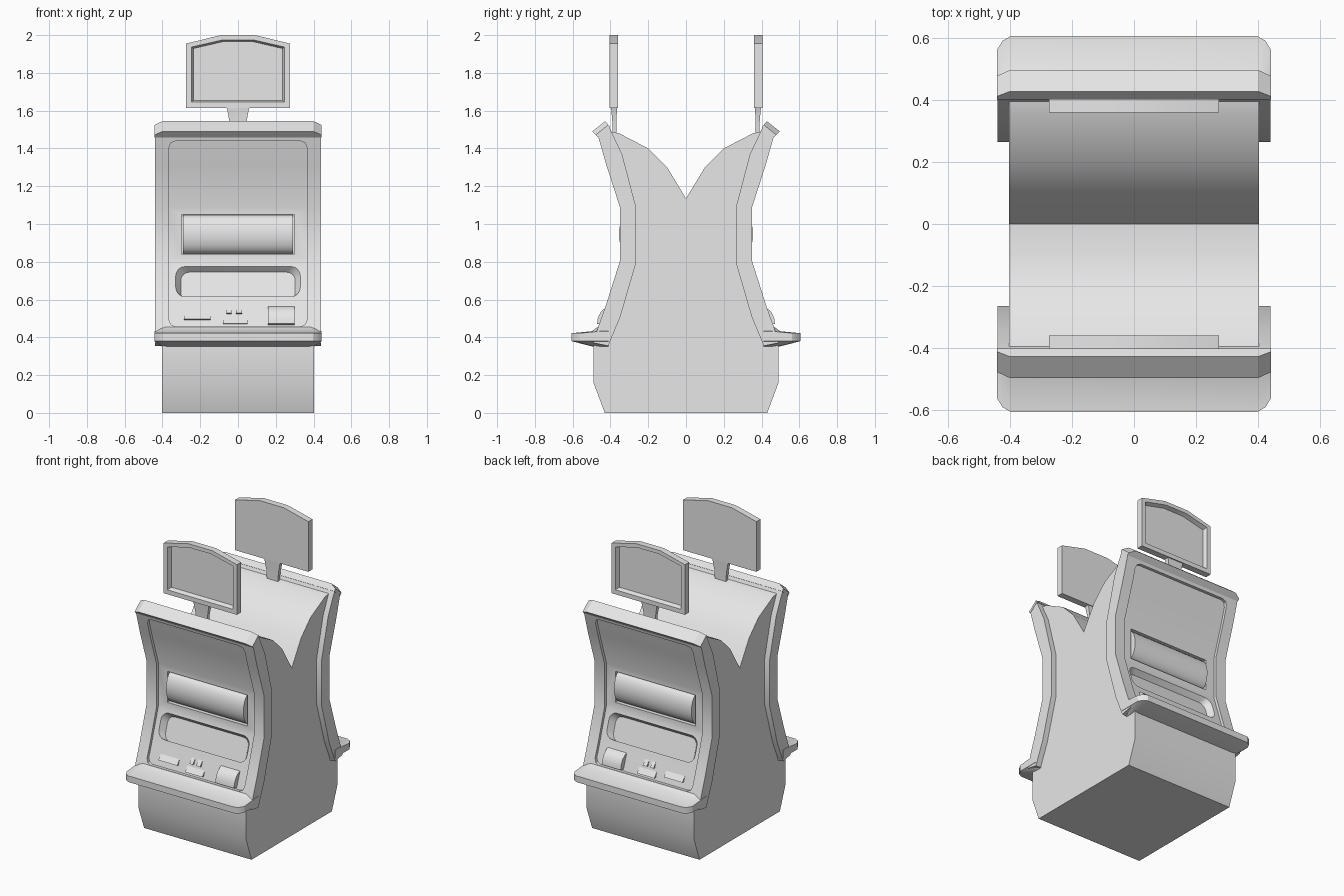
import bpy, bmesh, math

if "Cube" in bpy.data.objects:
    bpy.data.objects.remove(bpy.data.objects["Cube"], do_unlink=True)

grey = bpy.data.materials.new("plain_grey")
grey.use_nodes = True
grey.diffuse_color = (0.8, 0.8, 0.8, 1)
grey.node_tree.nodes["Principled BSDF"].inputs["Base Color"].default_value = (0.8, 0.8, 0.8, 1)

parts, cutters = [], []


def loft(name, loops, mirror=True, cutter=False):
    """Skin equal-length point loops, cap both ends."""
    bm = bmesh.new()
    rings = [[bm.verts.new(p) for p in loop] for loop in loops]
    n = len(rings[0])
    for a, b in zip(rings, rings[1:]):
        for i in range(n):
            j = (i + 1) % n
            bm.faces.new((a[i], a[j], b[j], b[i]))
    bm.faces.new(rings[0])
    bm.faces.new(rings[-1])
    bmesh.ops.recalc_face_normals(bm, faces=bm.faces)
    mesh = bpy.data.meshes.new(name)
    bm.to_mesh(mesh)
    bm.free()
    mesh.materials.append(grey)
    ob = bpy.data.objects.new(name, mesh)
    bpy.context.scene.collection.objects.link(ob)
    ob["mirror"] = mirror
    if cutter:
        ob.hide_render = True
        cutters.append(ob)
    else:
        parts.append(ob)
    return ob


def prism_x(name, profile, x0, x1, **kw):
    """Extrude a (y, z) profile along x."""
    return loft(name, [[(x, y, z) for y, z in profile] for x in (x0, x1)], **kw)


def cut(ob, tool):
    mod = ob.modifiers.new("cut", "BOOLEAN")
    mod.operation = "DIFFERENCE"
    mod.solver = "EXACT"
    mod.object = tool


# Front face line and the rear line of the side frames, as (y, z)
outer = [(-.49, .37), (-.465, .456), (-.423, .573), (-.349, .806),
         (-.349, 1.087), (-.423, 1.316), (-.465, 1.464)]
inner = [(-.405, 1.51), (-.338, 1.369), (-.264, 1.087), (-.264, .796),
         (-.349, .504), (-.412, .355)]


def face_y(z, depth=0):
    """y of the front face at height z, pushed inward by depth."""
    for (y0, z0), (y1, z1) in zip(outer, outer[1:]):
        if z <= z1:
            break
    return y0 + (y1 - y0) * (z - z0) / (z1 - z0) + depth


def rounded(w, z0, z1, r, steps):
    """Rounded rectangle as (x, z) points."""
    pts = []
    for k, (sx, zc) in enumerate([(1, z1 - r), (-1, z1 - r), (-1, z0 + r), (1, z0 + r)]):
        for s in range(steps + 1):
            a = math.pi / 2 * (k + s / steps)
            pts.append((sx * (w - r) + r * math.cos(a), zc + r * math.sin(a)))
    return pts


# Body with the V-shaped top
half = [(-.43, 0), (-.49, .16), (-.49, .36)] + inner[::-1][:-1] + [
    (-.40, 1.49), (-.354, 1.48), (-.2, 1.4), (-.1, 1.3), (0, 1.135)]
prism_x("body", half + [(-y, z) for y, z in half[-2::-1]], -.403, .403, mirror=False)

# Front frame with a large opening
frame = prism_x("front_frame", outer + inner, -.44, .44)
opening = rounded(.365, .457, 1.44, .035, 2)
cut(frame, loft("opening_cutter", [[(x, y, z) for x, z in opening] for y in (-.7, -.1)],
                cutter=True))

# Recessed panel inside the opening
levels = [.42, .456, .573, .806, 1.087, 1.316, 1.455]
panel = prism_x("front_panel", [(face_y(z, .02), z) for z in levels]
                + [(face_y(z, .078), z) for z in levels[::-1]], -.38, .38)

# Tapered tray sunk into the panel
tray = rounded(.33, .615, .775, .05, 4)
floor = rounded(.303, .592, .745, .045, 4)
cut(panel, loft("tray_cutter", [[(x, face_y(z, d), z) for x, z in ring]
                                for ring, d in ((tray, -.03), (tray, .02), (floor, .06))],
                cutter=True))

# Window with a curved display
cut(panel, prism_x("window_cutter", [(-.5, .84), (-.5, 1.05), (-.29, 1.05), (-.29, .84)],
                   -.3, .3, cutter=True))
arc = [(-.30 - .056 * math.sin(math.pi * i / 10), .945 - .102 * math.cos(math.pi * i / 10))
       for i in range(11)]
prism_x("curved_display", arc + [(-.27, 1.047), (-.27, .843)], -.29, .29)

# Slots and the ticket box, each a wedge that flares toward the bottom
for name, x0, x1, z in [("left_slot", -.285, -.145, .497), ("lower_slot", -.08, .05, .474),
                        ("small_slot_a", -.06, -.035, .528), ("small_slot_b", -.01, .02, .528)]:
    prism_x(name, [(face_y(z + .035, .021), z + .035), (face_y(z, .004), z),
                   (face_y(z, .03), z - .007)], x0, x1)
prism_x("ticket_box", [(face_y(.567, .03), .567), (face_y(.56, .005), .56),
                       (face_y(.535, -.015), .535), (face_y(.50, -.018), .50),
                       (face_y(.472, -.012), .472), (face_y(.463, .03), .463)], .16, .3)

# Slanted lip over the frame, chamfered at its ends
low, high = [(-.401, 1.512), (-.465, 1.459)], [(-.497, 1.49), (-.428, 1.544)]
loops = []
for x, t in [(-.442, .6), (-.4, 0), (.4, 0), (.442, .6)]:
    top = [(h[0] + (l[0] - h[0]) * t, h[1] + (l[1] - h[1]) * t)
           for h, l in zip(high, low[::-1])]
    loops.append([(x, y, z) for y, z in low + top])
loft("top_lip", loops)

# Shelf with chamfered corners
loops = []
for z, w, f in [(.352, .405, .497), (.38, .442, .607), (.422, .442, .607),
                (.432, .442, .5), (.455, .41, .467)]:
    c = min(.045, (f - .41) * .5)
    side = [(w, -.41), (w, -f + c), (w - c * .4, -f + c * .35), (w - c, -f)]
    loops.append([(x, y, z) for x, y in side + [(-x, y) for x, y in side[::-1]]])
loft("shelf", loops)


# Sign with a recessed face, on a tapered neck
def sign_ring(y, w, bottom, shoulder, peak_w, peak):
    right = [(w, bottom), (w, shoulder), (peak_w, peak)]
    return [(x, y, z) for x, z in right + [(-x, z) for x, z in right[::-1]]]


loft("sign", [sign_ring(-.36, .275, 1.615, 1.955, .09, 2),
              sign_ring(-.404, .275, 1.615, 1.955, .09, 2),
              sign_ring(-.404, .246, 1.645, 1.937, .08, 1.975),
              sign_ring(-.376, .236, 1.655, 1.929, .077, 1.966)])
loft("sign_neck", [[(-w, y0, z), (w, y0, z), (w, y1, z), (-w, y1, z)]
                   for z, w, y0, y1 in [(1.46, .04, -.388, -.368), (1.54, .045, -.39, -.368),
                                        (1.6, .056, -.395, -.366), (1.62, .062, -.397, -.365)]])

# Repeat the front on the back, bake modifiers, smooth gentle bends
bpy.ops.object.select_all(action="DESELECT")
for ob in parts:
    if ob["mirror"]:
        mod = ob.modifiers.new("mirror", "MIRROR")
        mod.use_axis = (False, True, False)
        mod.use_mirror_merge = False
    ob.select_set(True)
bpy.context.view_layer.objects.active = parts[0]
bpy.ops.object.convert(target="MESH")
for tool in cutters:
    bpy.data.objects.remove(tool, do_unlink=True)
bpy.ops.object.shade_smooth_by_angle(angle=math.radians(30))
